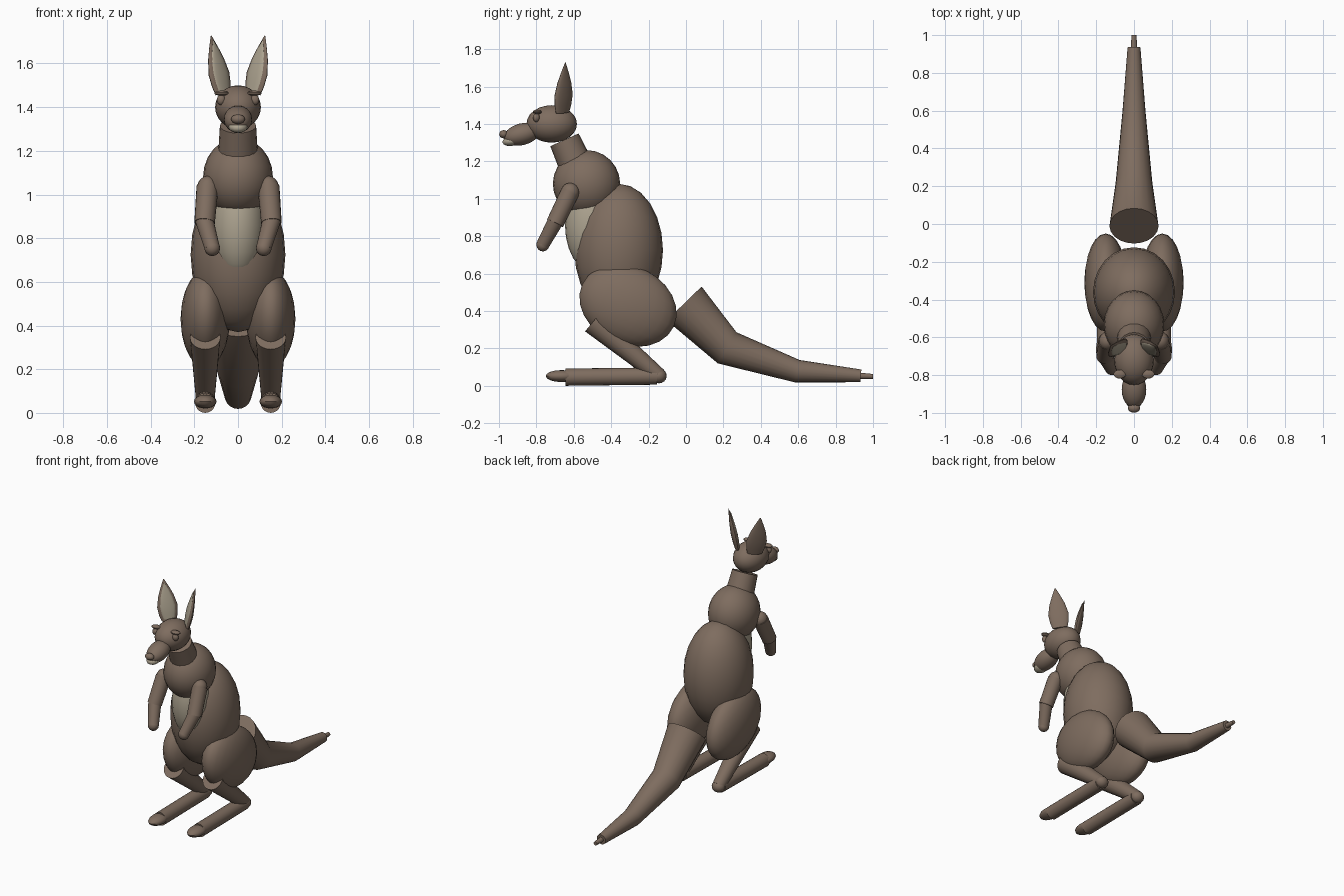
import bpy, bmesh, math
from mathutils import Vector, Matrix

if "Cube" in bpy.data.objects:
    bpy.data.objects.remove(bpy.data.objects["Cube"])


def material(name, rgb):
    m = bpy.data.materials.new(name)
    m.diffuse_color = (*rgb, 1)
    m.use_nodes = True
    m.node_tree.nodes["Principled BSDF"].inputs["Base Color"].default_value = m.diffuse_color
    return m


FUR = material("brown fur", (0.21, 0.152, 0.115))
CREAM = material("cream fur", (0.42, 0.37, 0.28))


def finish(name, bm, mat):
    bmesh.ops.recalc_face_normals(bm, faces=bm.faces)
    me = bpy.data.meshes.new(name)
    bm.to_mesh(me)
    bm.free()
    me.materials.append(mat)
    ob = bpy.data.objects.new(name, me)
    bpy.context.collection.objects.link(ob)
    bpy.ops.object.select_all(action='DESELECT')
    ob.select_set(True)
    bpy.context.view_layer.objects.active = ob
    bpy.ops.object.shade_smooth_by_angle(angle=math.radians(40))
    return ob


def ellipsoid(name, centre, radii, mat=FUR, tilt=0, seg=24):
    """Ball scaled to radii, tilted about x (positive lifts the back)."""
    bm = bmesh.new()
    mtx = (Matrix.Translation(centre) @ Matrix.Rotation(math.radians(tilt), 4, 'X')
           @ Matrix.Diagonal((*radii, 1)))
    bmesh.ops.create_uvsphere(bm, u_segments=seg, v_segments=seg // 2, radius=1, matrix=mtx)
    return finish(name, bm, mat)


def tube(name, pts, radii, mat=FUR, side=(1, 0, 0), flat=1, seg=20):
    """Capped tube along pts; flat squashes the section across side."""
    bm = bmesh.new()
    pts = [Vector(p) for p in pts]
    rings = []
    for i, (p, r) in enumerate(zip(pts, radii)):
        t = (pts[min(i + 1, len(pts) - 1)] - pts[max(i - 1, 0)]).normalized()
        u = Vector(side)
        u = (u - t * u.dot(t)).normalized()
        v = t.cross(u)
        angles = [2 * math.pi * k / seg for k in range(seg)]
        rings.append([bm.verts.new(p + u * r * math.cos(a) + v * r * flat * math.sin(a))
                      for a in angles])
    for a, b in zip(rings, rings[1:]):
        for k in range(seg):
            j = (k + 1) % seg
            bm.faces.new((a[k], a[j], b[j], b[k]))
    bm.faces.new(rings[0])
    bm.faces.new(rings[-1])
    return finish(name, bm, mat)


# Trunk
ellipsoid("torso", (0, -0.36, 0.725), (0.217, 0.237, 0.355))
ellipsoid("chest", (0, -0.532, 1.08), (0.16, 0.18, 0.18))
ellipsoid("belly_patch", (0, -0.50, 0.86), (0.125, 0.147, 0.25), CREAM)
tube("neck", [(0, -0.56, 1.115), (0, -0.65, 1.315)], [0.095, 0.083])

# Head
ellipsoid("head", (0, -0.718, 1.40), (0.105, 0.135, 0.10))
ellipsoid("muzzle", (0, -0.877, 1.345), (0.065, 0.10, 0.058), tilt=15)
ellipsoid("chin", (0, -0.93, 1.311), (0.045, 0.052, 0.028), CREAM, tilt=12, seg=16)
ellipsoid("nose", (0, -0.975, 1.345), (0.032, 0.024, 0.022), seg=16)

# Tail
tube("tail", [(0, -0.01, 0.44), (0, 0.22, 0.203), (0, 0.595, 0.078), (0, 0.935, 0.053)],
     [0.13, 0.097, 0.061, 0.034])
tube("tail_tip", [(0, 0.92, 0.053), (0, 1.0, 0.05)], [0.018, 0.013], seg=12)

for s, label in ((1, "right"), (-1, "left")):
    # Eyes and brows
    ellipsoid(f"eye_{label}", (s * 0.077, -0.80, 1.433), (0.021, 0.018, 0.024), seg=14)
    ellipsoid(f"brow_{label}", (s * 0.075, -0.795, 1.464), (0.034, 0.024, 0.012), seg=14)

    # Ears: flat blades whose cream inner sides face forward and inward
    base, tip = Vector((s * 0.068, -0.66, 1.46)), Vector((s * 0.123, -0.645, 1.727))
    wide = (s, -1, 0)
    out = Vector((-s, -1, 0)).normalized()
    shape = [(0, 0.048), (0.15, 0.06), (0.35, 0.066), (0.6, 0.05), (0.8, 0.028), (1, 0.003)]
    tube(f"ear_{label}", [base.lerp(tip, t) for t, r in shape], [r for t, r in shape],
         side=wide, flat=0.3, seg=16)
    tube(f"inner_ear_{label}", [base.lerp(tip, 0.06 + 0.86 * t) + out * 0.009 for t, r in shape],
         [r * 0.78 for t, r in shape], CREAM, side=wide, flat=0.26, seg=16)

    # Arms
    shoulder, elbow, wrist = (s * 0.14, -0.62, 1.035), (s * 0.153, -0.70, 0.87), (s * 0.118, -0.765, 0.755)
    ellipsoid(f"shoulder_{label}", shoulder, (0.046, 0.05, 0.05), seg=16)
    tube(f"upper_arm_{label}", [shoulder, elbow], [0.05, 0.047])
    tube(f"forearm_{label}", [(s * 0.155, -0.695, 0.885), wrist], [0.042, 0.035])
    ellipsoid(f"paw_{label}", wrist, (0.036, 0.035, 0.037), seg=16)

    # Legs
    ellipsoid(f"haunch_{label}", (s * 0.15, -0.31, 0.43), (0.113, 0.27, 0.21), tilt=-25)
    ankle = (s * 0.15, -0.145, 0.053)
    tube(f"shin_{label}", [(s * 0.15, -0.495, 0.345), ankle], [0.07, 0.042])
    ellipsoid(f"ankle_{label}", ankle, (0.045, 0.042, 0.04), seg=16)
    tube(f"foot_{label}", [(s * 0.15, -0.155, 0.052), (s * 0.15, -0.645, 0.046)], [0.046, 0.046])
    ellipsoid(f"toes_{label}", (s * 0.15, -0.665, 0.052), (0.052, 0.085, 0.032), seg=16)
